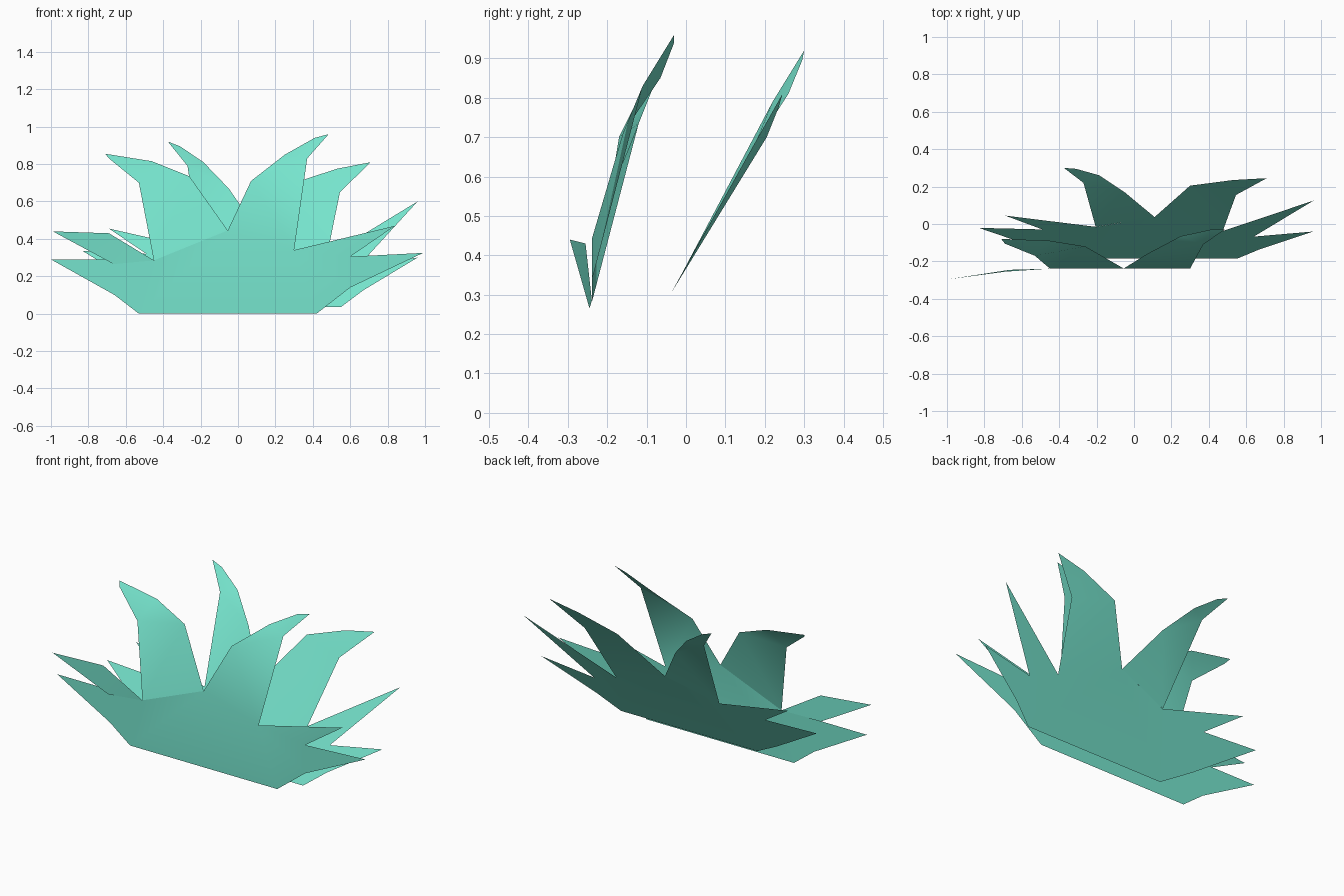
import bpy, bmesh

cube = bpy.data.objects.get("Cube")
if cube:
    bpy.data.objects.remove(cube, do_unlink=True)

mat = bpy.data.materials.new("teal_leaf")
mat.use_nodes = True
TEAL = (0.181, 0.776, 0.610, 1.0)
mat.diffuse_color = TEAL
mat.node_tree.nodes["Principled BSDF"].inputs["Base Color"].default_value = TEAL


def leaf_sheet(name, lean, base, blades):
    """Flat jagged base plus bent blades. Points are (x, z) on the lean, or (x, y, z)."""
    bm = bmesh.new()

    def vert(p):
        return bm.verts.new(p if len(p) == 3 else (p[0], lean(p[1]), p[1]))

    def face(points):
        return bm.faces.new([vert(p) for p in points])

    face(base)
    for root_a, root_b, tip in blades:
        # each blade: a root quad, a bending triangle, then the pointed tip
        low_b, low_a, mid = tip[:3]
        face([root_a, root_b, low_b, low_a])
        face([low_a, low_b, mid])
        face([mid, low_b] + tip[3:])
    bmesh.ops.remove_doubles(bm, verts=bm.verts, dist=0.001)
    bmesh.ops.triangulate(bm, faces=bm.faces)
    return finish(name, bm)


def finish(name, bm):
    mesh = bpy.data.meshes.new(name)
    bm.to_mesh(mesh)
    bm.free()
    mesh.materials.append(mat)
    for p in mesh.polygons:
        p.use_smooth = True
    obj = bpy.data.objects.new(name, mesh)
    bpy.context.scene.collection.objects.link(obj)
    return obj


# Front sheet: upright base, tall blades leaning back
valley, right_root, left_root = (-0.055, 0.445), (0.30, 0.34), (-0.45, 0.285)
leaf_sheet(
    "front_leaves", lambda z: -0.238,
    [(-0.53, 0), (0.42, 0), (0.60, 0.14), (0.99, 0.325), (0.60, 0.305), (0.84, 0.47),
     right_root, valley, left_root, (-0.69, 0.29), (-1.0, 0.29), (-0.66, 0.10)],
    [(valley, right_root,
      [(0.37, -0.11, 0.83), (0.07, -0.16, 0.71), (0.25, -0.065, 0.85),
       (0.485, -0.03, 0.96), (0.41, -0.03, 0.94)]),
     (left_root, valley,
      [(-0.26, -0.12, 0.735), (-0.53, -0.17, 0.70), (-0.46, -0.088, 0.815),
       (-0.71, -0.08, 0.855)])][:1])

# Left tall blade of the front sheet, bending the other way
bm = bmesh.new()
pts = [(-0.45, -0.238, 0.285), (-0.055, -0.238, 0.445), (-0.26, -0.12, 0.735),
       (-0.46, -0.088, 0.815), (-0.71, -0.08, 0.855), (-0.69, -0.105, 0.83),
       (-0.53, -0.17, 0.70)]
v = [bm.verts.new(p) for p in pts]
for f in ((0, 1, 2, 6), (6, 2, 3), (6, 3, 4, 5)):
    bm.faces.new([v[i] for i in f])
finish("front_tall_blade", bm)

# Side blade curling forward over the base
bm = bmesh.new()
v = [bm.verts.new(p) for p in [(-0.45, -0.239, 0.285), (-0.69, -0.255, 0.43),
                               (-0.99, -0.295, 0.44), (-0.665, -0.245, 0.265)]]
bm.faces.new((v[0], v[1], v[3]))
bm.faces.new((v[1], v[2], v[3]))
finish("front_side_blade", bm)

# Back sheet: leaning backwards as a whole
valley, right_root, left_root = (0.11, 0.44), (0.475, 0.305), (-0.205, 0.345)
leaf_sheet(
    "back_leaves", lambda z: -0.04 + 0.55 * (z - 0.30),
    [(-0.33, 0.035), (0.55, 0.035), (0.67, 0.125), (0.96, 0.30), (0.64, 0.25), (0.96, 0.60),
     right_root, valley, left_root, (-0.69, 0.455), (-0.49, 0.32), (-0.83, 0.335),
     (-0.50, 0.13)],
    [(left_root, valley,
      [(-0.05, 0.17, 0.67), (-0.27, 0.22, 0.79), (-0.185, 0.26, 0.81),
       (-0.27, 0.22, 0.79), (-0.375, 0.30, 0.92), (-0.31, 0.295, 0.895)]),
     (valley, right_root,
      [(0.545, 0.155, 0.65), (0.30, 0.205, 0.70), (0.53, 0.235, 0.775),
       (0.71, 0.245, 0.81)])][1:])

# Left tall blade of the back sheet
bm = bmesh.new()
pts = [(-0.205, -0.015, 0.345), (0.11, 0.037, 0.44), (-0.05, 0.17, 0.67),
       (-0.185, 0.26, 0.81), (-0.31, 0.295, 0.895), (-0.375, 0.30, 0.92),
       (-0.27, 0.22, 0.79)]
v = [bm.verts.new(p) for p in pts]
for f in ((0, 1, 2, 6), (6, 2, 3), (6, 3, 4, 5)):
    bm.faces.new([v[i] for i in f])
finish("back_tall_blade", bm)
